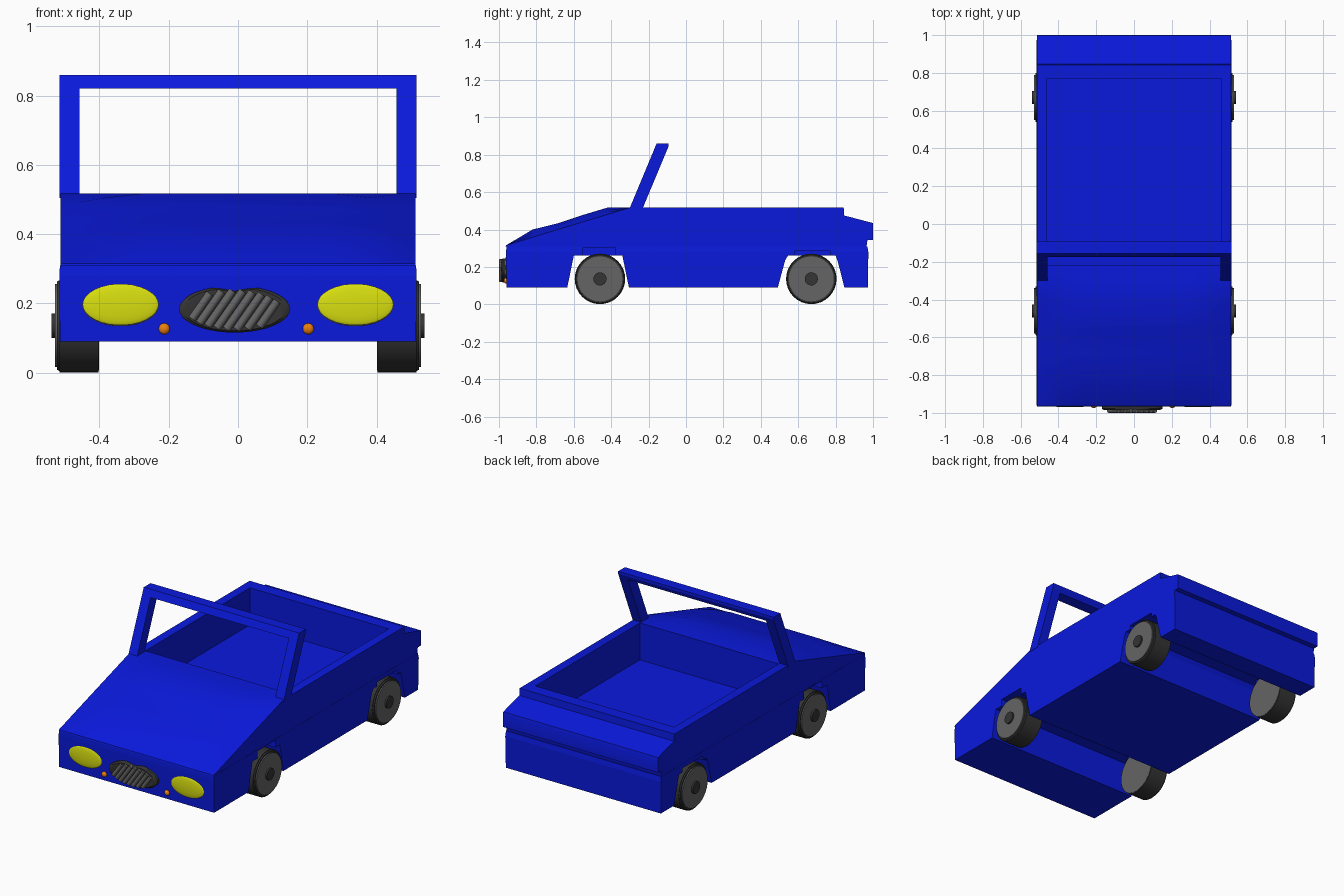
import bpy, bmesh
from math import sin, cos, pi, sqrt, exp, radians

if "Cube" in bpy.data.objects:
    bpy.data.objects.remove(bpy.data.objects["Cube"])


def material(name, rgb):
    m = bpy.data.materials.new(name)
    m.diffuse_color = (*rgb, 1)
    m.use_nodes = True
    m.node_tree.nodes["Principled BSDF"].inputs["Base Color"].default_value = m.diffuse_color
    return m


BLUE = material("blue_paint", (0.003, 0.010, 0.72))
YELLOW = material("yellow_lens", (0.70, 0.75, 0.005))
ORANGE = material("orange_lens", (0.85, 0.22, 0.005))
DARK = material("dark_rubber", (0.035, 0.035, 0.035))
GREY = material("grey_metal", (0.13, 0.13, 0.13))


def finish(bm, name, mat):
    bmesh.ops.recalc_face_normals(bm, faces=bm.faces)
    me = bpy.data.meshes.new(name)
    bm.to_mesh(me)
    bm.free()
    ob = bpy.data.objects.new(name, me)
    bpy.context.collection.objects.link(ob)
    if mat:
        me.materials.append(mat)
    return ob


def loft(name, rings, mat):
    """Join equal-length rings of points and cap both ends."""
    bm = bmesh.new()
    vs = [[bm.verts.new(p) for p in r] for r in rings]
    n = len(vs[0])
    for a, b in zip(vs, vs[1:]):
        for i in range(n):
            bm.faces.new((a[i], a[(i + 1) % n], b[(i + 1) % n], b[i]))
    bm.faces.new(vs[0])
    bm.faces.new(vs[-1])
    return finish(bm, name, mat)


def prism(name, profile, x0, x1, mat=BLUE):
    """Extrude a (y, z) side profile across x."""
    return loft(name, [[(x, y, z) for y, z in profile] for x in (x0, x1)], mat)


def smooth(ob, angle=35):
    bpy.ops.object.select_all(action='DESELECT')
    ob.select_set(True)
    bpy.context.view_layer.objects.active = ob
    bpy.ops.object.shade_smooth_by_angle(angle=radians(angle))


def cylinder(name, r, depth, loc, rot, mat, segs=32):
    bpy.ops.mesh.primitive_cylinder_add(vertices=segs, radius=r, depth=depth,
                                        location=loc, rotation=rot)
    ob = bpy.context.object
    ob.name = name
    ob.data.materials.append(mat)
    smooth(ob)
    return ob


def cut(ob, cutters):
    for c in cutters:
        m = ob.modifiers.new("cut", 'BOOLEAN')
        m.operation, m.solver, m.object = 'DIFFERENCE', 'EXACT', c
    dg = bpy.context.evaluated_depsgraph_get()
    me = bpy.data.meshes.new_from_object(ob.evaluated_get(dg))
    ob.modifiers.clear()
    ob.data = me


# Lower body: tub with the belt line at z = 0.31
lower = loft("lower_body", [
    [(s * w, y, z) for s, y in ((-1, y0), (1, y0), (1, y1), (-1, y1))]
    for w, y0, y1, z in ((0.514, -0.96, 0.972, 0.09), (0.516, -0.962, 0.975, 0.28),
                         (0.514, -0.96, 0.97, 0.31))], BLUE)

# Upper body: crowned hood, cockpit sides and overhanging tail
CROWN = [(-0.82, 0.40), (-0.69, 0.432), (-0.56, 0.475), (-0.42, 0.517)]
REST = [(-0.30, 0.517), (0.843, 0.517), (0.846, 0.475), (0.998, 0.435), (1.0, 0.43),
        (1.0, 0.345), (0.97, 0.343), (0.965, 0.308)]


def body_section(x, k):
    """k = 0 gives the straight hood edge, k = 1 the full crown."""
    hood = [(y, k * z + (1 - k) * (0.315 + 0.202 * (y + 0.965) / 0.665)) for y, z in CROWN]
    return [(x, y, z) for y, z in [(-0.965, 0.308), (-0.963, 0.315)] + hood + REST]


half = [(0.513, 0), (0.46, 0.32), (0.39, 0.66), (0.28, 1)]
upper = loft("upper_body", [body_section(-x, k) for x, k in half]
             + [body_section(x, k) for x, k in reversed(half)], BLUE)

# Cutters: cockpit, full-width wheel tunnels and fender pockets above them
cockpit = prism("cockpit_cutter", [(-0.22, 0.295), (0.77, 0.295), (0.77, 0.9), (-0.22, 0.9)],
                -0.46, 0.46, None)
front_arch = [(-0.643, 0.05), (-0.60, 0.26), (-0.34, 0.26), (-0.297, 0.05)]
rear_arch = [(0.48, 0.05), (0.53, 0.235), (0.545, 0.26), (0.80, 0.26), (0.81, 0.235),
             (0.857, 0.05)]
arches = [prism("arch_cutter", p, -0.6, 0.6, None) for p in (front_arch, rear_arch)]
for y0, y1, top in ((-0.55, -0.38, 0.303), (0.58, 0.77, 0.285)):
    for s in (-1, 1):
        arches.append(prism("pocket_cutter", [(y0, 0.2), (y0, top), (y1, top), (y1, 0.2)],
                            s * 0.40, s * 0.6, None))
cut(lower, [cockpit] + arches)
cut(upper, [cockpit])
for c in [cockpit] + arches:
    bpy.data.objects.remove(c)
smooth(upper, 25)

# Windscreen frame: two raked posts and a top rail
for s, side in ((-1, "left"), (1, "right")):
    prism(side + "_windscreen_post",
          [(-0.305, 0.505), (-0.235, 0.505), (-0.093, 0.845), (-0.093, 0.86),
           (-0.157, 0.86)], s * 0.458, s * 0.515)
prism("windscreen_rail", [(-0.174, 0.82), (-0.104, 0.82), (-0.093, 0.845),
                          (-0.093, 0.86), (-0.157, 0.86)], -0.458, 0.458)

# Wheels: tyre, disc and hub cap
for y, end in ((-0.46, "front"), (0.67, "rear")):
    for s, side in ((-1, "left"), (1, "right")):
        name = f"{end}_{side}_"
        rot = (0, pi / 2, 0)
        cylinder(name + "tyre", 0.135, 0.112, (s * 0.459, y, 0.136), rot, DARK)
        smooth(loft(name + "tyre_shoulder",
                    [[(s * x, y + r * cos(a), 0.136 + r * sin(a))
                      for a in (2 * pi * i / 32 for i in range(32))]
                     for x, r in ((0.51, 0.133), (0.522, 0.128))], DARK))
        cylinder(name + "disc", 0.12, 0.03, (s * 0.514, y, 0.136), rot, GREY)
        cylinder(name + "inner_disc", 0.13, 0.01, (s * 0.407, y, 0.136), rot, GREY)
        cylinder(name + "hub_cap", 0.035, 0.05, (s * 0.514, y, 0.136), rot, DARK)

# Headlights and indicators
for s, side in ((-1, "left"), (1, "right")):
    for name, loc, scale, mat in (
            ("headlight", (s * 0.339, -0.96, 0.197), (0.11, 0.010, 0.06), YELLOW),
            ("headlight_rim", (s * 0.339, -0.96, 0.197), (0.113, 0.006, 0.063), DARK),
            ("indicator", (s * 0.208 - 0.005, -0.962, 0.127), (0.016, 0.012, 0.016), ORANGE)):
        bpy.ops.mesh.primitive_uv_sphere_add(segments=32, ring_count=16, location=loc)
        ob = bpy.context.object
        ob.name = f"{side}_{name}"
        ob.scale = scale
        ob.data.materials.append(mat)
        smooth(ob, 60)

# Grille: bean-shaped surround with slanted ribs
GX, GZ = -0.01, 0.184


def bean(y, k):
    ring = []
    for i in range(40):
        a = 2 * pi * i / 40
        x, z = 0.16 * cos(a), 0.068 * sin(a)
        if z > 0:
            z -= 0.016 * exp(-(x / 0.04) ** 2)
        ring.append((GX + k * x, y, GZ + k * z))
    return ring


smooth(loft("grille_surround", [bean(-0.95, 1), bean(-0.978, 1), bean(-0.986, 0.92)], DARK))
lean = radians(35)
ea, eb = 0.138, 0.056
for i in range(8):
    x0 = -0.105 + 0.03 * i
    # chord of an ellipse through (x0, 0) along the leaning direction
    A = (sin(lean) / ea) ** 2 + (cos(lean) / eb) ** 2
    B = x0 * sin(lean) / ea ** 2
    C = (x0 / ea) ** 2 - 1
    mid, length = -B / A, 2 * sqrt(B * B - A * C) / A
    cylinder(f"grille_rib_{i + 1}", 0.0115, length,
             (GX + x0 + mid * sin(lean), -0.9885, GZ - 0.003 + mid * cos(lean)),
             (0, lean, 0), GREY, 12)
